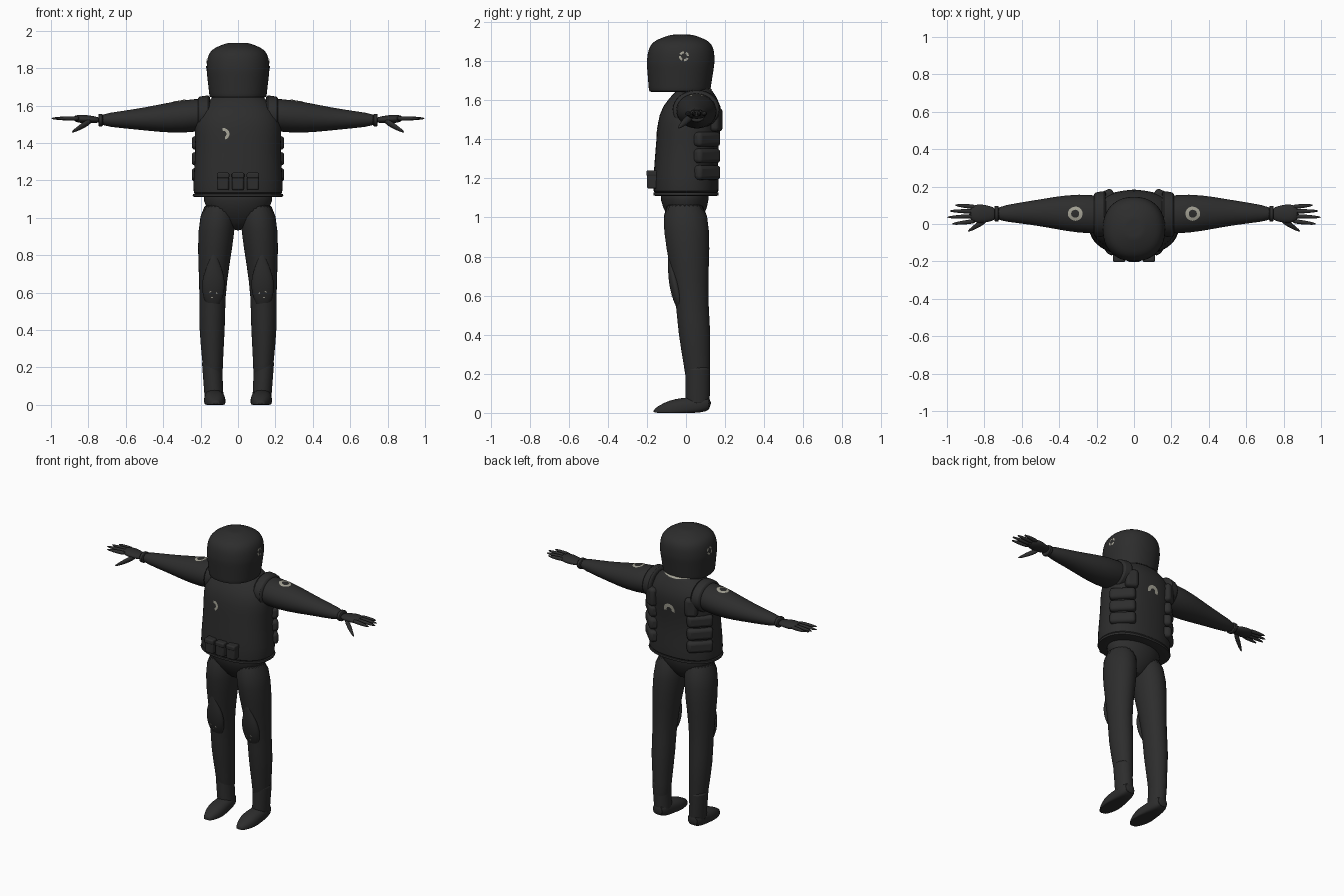
import bpy, bmesh, math
from mathutils import Matrix, Vector

cube = bpy.data.objects.get("Cube")
if cube:
    bpy.data.objects.remove(cube, do_unlink=True)


def material(name, colour):
    mat = bpy.data.materials.new(name)
    mat.use_nodes = True
    mat.diffuse_color = (*colour, 1)
    shader = mat.node_tree.nodes["Principled BSDF"]
    shader.inputs["Base Color"].default_value = (*colour, 1)
    shader.inputs["Roughness"].default_value = .8
    return mat


CHARCOAL = material("charcoal", (.026, .026, .026))
PALE_GREY = material("pale grey", (.36, .35, .29))


def make_object(name, bm, mat, mirror=False, smooth=False, bevel=0, wrap=None):
    """Turn the bmesh into a shaded object with its modifiers."""
    if not wrap:
        bmesh.ops.recalc_face_normals(bm, faces=bm.faces)
    mesh = bpy.data.meshes.new(name)
    bm.to_mesh(mesh)
    bm.free()
    mesh.materials.append(mat)
    part = bpy.data.objects.new(name, mesh)
    bpy.context.collection.objects.link(part)
    if bevel:
        rounding = part.modifiers.new("Bevel", "BEVEL")
        rounding.width, rounding.segments = bevel, 3
    if smooth:
        subdivision = part.modifiers.new("Subdivision", "SUBSURF")
        subdivision.levels = subdivision.render_levels = 1
    if wrap:
        shrink = part.modifiers.new("Shrinkwrap", "SHRINKWRAP")
        shrink.target, shrink.wrap_mode, shrink.offset = wrap, "ABOVE_SURFACE", .004
    if mirror:
        part.modifiers.new("Mirror", "MIRROR").use_mirror_merge = False
    bpy.ops.object.select_all(action="DESELECT")
    bpy.context.view_layer.objects.active = part
    part.select_set(True)
    bpy.ops.object.shade_smooth_by_angle(angle=math.radians(50))
    return part


def limb(name, start, end, radii, flat=1, bow=(0, 0, 0), power=2, crisp=False, mirror=False):
    """Skin evenly spaced superellipse sections from start to end, along the longest axis."""
    start, end, bow = Vector(start), Vector(end), Vector(bow)
    span = end - start
    axis = max(range(3), key=lambda k: abs(span[k]))
    u, v = [k for k in range(3) if k != axis]
    sections = [(i / (len(radii) - 1), r) for i, r in enumerate(radii)]
    if crisp:  # inset copies of the end sections keep the rims sharp
        sections = [(0, radii[0] * .9)] + sections + [(1, radii[-1] * .9)]
    bm = bmesh.new()
    rings, sides = [], 24
    for t, radius in sections:
        centre = start + span * t + bow * math.sin(math.pi * t)
        ring = []
        for i in range(sides):
            c, s = math.cos(math.tau * i / sides), math.sin(math.tau * i / sides)
            point = centre.copy()
            point[u] += radius * math.copysign(abs(c) ** (2 / power), c)
            point[v] += radius * flat * math.copysign(abs(s) ** (2 / power), s)
            point.z = max(point.z, 0)
            ring.append(bm.verts.new(point))
        rings.append(ring)
    for low, high in zip(rings, rings[1:]):
        for i in range(sides):
            j = (i + 1) % sides
            bm.faces.new((low[i], low[j], high[j], high[i]))
    bm.faces.new(rings[0])
    bm.faces.new(rings[-1])
    return make_object(name, bm, CHARCOAL, mirror, smooth=True)


def block(name, centre, size, bevel, turn=0, mirror=False):
    """Rounded box, turned about the vertical."""
    bm = bmesh.new()
    placement = Matrix.Translation(centre) @ Matrix.Rotation(math.radians(turn), 4, "Z")
    bmesh.ops.create_cube(bm, size=1, matrix=placement @ Matrix.Diagonal((*size, 1)))
    return make_object(name, bm, CHARCOAL, mirror, bevel=bevel)


def marking(name, target, axis, centre, outer, inner, pieces=1, fill=1, start=0, flip=1, mirror=False):
    """Broken ring plate laid on the target's surface."""
    u, v = [k for k in range(3) if k != axis]
    sweep = math.tau / pieces
    steps = 24 // pieces
    bm = bmesh.new()
    for piece in range(pieces):
        previous = None
        for i in range(steps + 1):
            angle = math.radians(start) + sweep * (piece + fill * i / steps)
            row = []
            for radius in (inner, (inner + outer) / 2, outer):
                point = Vector(centre)
                point[u] += flip * radius * math.cos(angle)
                point[v] += radius * math.sin(angle)
                row.append(bm.verts.new(point))
            if previous:
                for k in range(2):
                    bm.faces.new((previous[k], previous[k + 1], row[k + 1], row[k]))
            previous = row
    return make_object(name, bm, PALE_GREY, mirror, wrap=target)


# Helmet: widens from the chin, then closes in a flattened dome
def helmet_radius(h):
    return .17 * (.9 + .1 * min(1, 2 * h)) * math.sqrt(1 - .9 * h ** 8)


helmet = limb("helmet", (0, -.033, 1.642), (0, -.022, 1.935), [helmet_radius(i / 12) for i in range(13)],
              flat=1.03, power=2.2, crisp=True)
limb("neck", (0, .03, 1.58), (0, .01, 1.72), [.085, .08])

# Armoured vest with hem, armhole trim, side pads and pouches
vest = limb("vest", (0, 0, 1.12), (0, .045, 1.66), [.243, .24, .233, .23, .235, .225, .12],
            flat=.7, bow=(0, -.015, 0), power=2.3, crisp=True)
limb("vest_hem", (0, 0, 1.11), (0, 0, 1.13), [.246, .246], flat=.69, power=2.3, crisp=True)
limb("armhole_trim", (.15, .055, 1.555), (.215, .05, 1.55), [.125, .12], flat=.82, crisp=True, mirror=True)
block("shoulder_blade_panel", (.145, .15, 1.5), (.08, .06, .12), .02, turn=-25, mirror=True)
for i in range(3):
    block(f"side_pad_{i + 1}", (.178, .106, 1.23 + .085 * i), (.16, .06, .075), .02, turn=-45, mirror=True)
    pouch_x = .08 * (i - 1)
    block(f"front_pouch_{i + 1}", (pouch_x, -.172, 1.194), (.064, .055, .094), .01)
    block(f"pouch_flap_{i + 1}", (pouch_x, -.174, 1.226), (.067, .057, .03), .008)

# Arms and hands
sleeve = limb("arm", (.1, .045, 1.56), (.75, .055, 1.523), [.09, .108, .098, .074, .054, .036],
              flat=.85, bow=(0, .01, -.01), mirror=True)
limb("wrist_cuff", (.723, .055, 1.522), (.746, .055, 1.522), [.043, .043], flat=.8, crisp=True, mirror=True)
limb("palm", (.735, .054, 1.522), (.88, .056, 1.531), [.03, .042, .05, .05, .035], flat=.45, mirror=True)
for name, root, tip, reach in (("index", .016, 0, .975), ("middle", .042, .036, 1),
                               ("ring", .067, .07, .988), ("little", .091, .101, .958)):
    limb(f"{name}_finger", (.845, root, 1.531), (reach, tip, 1.531), [.012, .012, .01, .004], mirror=True)
limb("thumb", (.78, .03, 1.522), (.89, -.04, 1.457), [.015, .019, .014, .005], mirror=True)

# Trousers and knee pads
limb("hips", (0, 0, .93), (0, -.01, 1.17), [.05, .15, .19, .19], flat=.67)
limb("leg", (.1, -.01, 1.1), (.13, .07, .06), [.09, .101, .084, .068, .071, .054, .049],
     flat=1.2, bow=(.022, 0, 0), mirror=True)
knee = limb("knee_pad", (.128, -.09, .82), (.134, -.025, .51), [.005, .03, .055, .063, .055, .02],
            flat=.5, mirror=True)

# Boots
limb("boot_shaft", (.14, .06, .235), (.128, .06, .04), [.055, .052, .052], flat=1.2, crisp=True, mirror=True)
limb("boot_foot", (.13, .13, .05), (.12, -.17, 0), [.04, .053, .054, .06, .05, .02],
     flat=.9, power=2.4, mirror=True)

# Worn pale markings
marking("helmet_marking", helmet, 0, (.17, -.01, 1.825), .026, .015, pieces=4, fill=.7, mirror=True)
marking("shoulder_marking", sleeve, 2, (.315, .055, 1.63), .04, .022, mirror=True)
marking("chest_marking", vest, 1, (-.08, -.17, 1.45), .032, .016, fill=.5, start=-70)
marking("back_marking", vest, 1, (0, .18, 1.455), .04, .018, fill=.6, start=-20, flip=-1)
marking("collar_marking", vest, 2, (0, .025, 1.66), .122, .07, fill=.36, start=25)
marking("knee_marking", knee, 1, (.134, -.075, .59), .024, .017, pieces=3, fill=.25, start=30, mirror=True)
